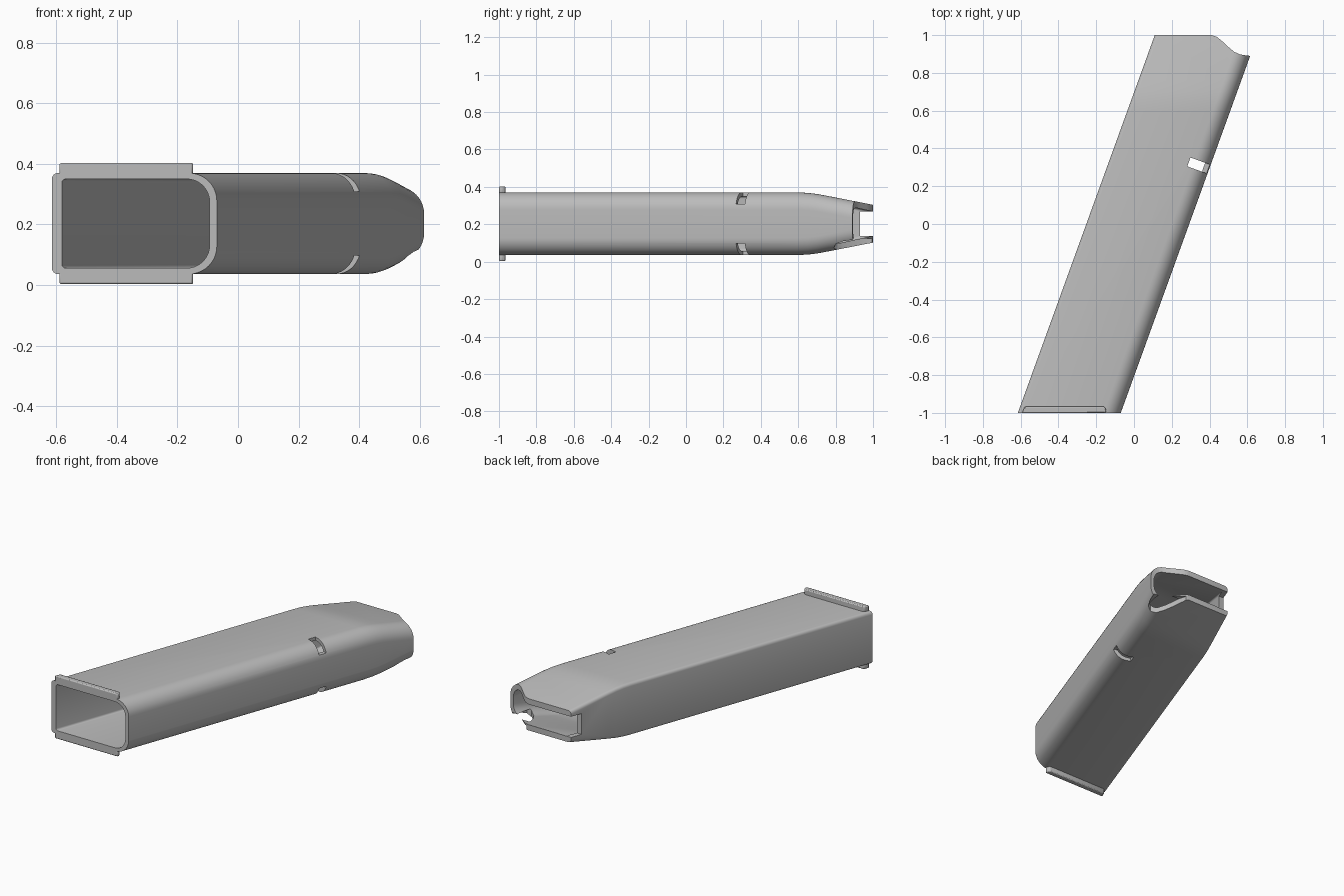
import bpy, bmesh, math
from mathutils import Vector

cube = bpy.data.objects.get("Cube")
if cube:
    bpy.data.objects.remove(cube, do_unlink=True)

MID = 0.203      # height of the tube's centre line
SLOPE = 0.3625   # sideways lean per unit of length

gray = bpy.data.materials.new("plain gray")
gray.use_nodes = True
gray.diffuse_color = (0.5, 0.5, 0.5, 1)
gray.node_tree.nodes["Principled BSDF"].inputs["Base Color"].default_value = (0.5, 0.5, 0.5, 1)


def make_object(name, bm):
    bmesh.ops.recalc_face_normals(bm, faces=bm.faces)
    mesh = bpy.data.meshes.new(name)
    bm.to_mesh(mesh)
    bm.free()
    mesh.materials.append(gray)
    ob = bpy.data.objects.new(name, mesh)
    bpy.context.collection.objects.link(ob)
    return ob


def prism(name, outline, z0, z1):
    """Extrude a plan outline between two heights."""
    bm = bmesh.new()
    face = bm.faces.new([bm.verts.new((x, y, z0)) for x, y in outline])
    geo = bmesh.ops.extrude_face_region(bm, geom=[face])["geom"]
    bmesh.ops.translate(bm, vec=(0, 0, z1 - z0),
                        verts=[v for v in geo if isinstance(v, bmesh.types.BMVert)])
    return make_object(name, bm)


def section(bm, y, left, right, half, r_left, r_right):
    """One rounded ring of the tube at a given length."""
    ring = []
    for sx, sz, start in ((1, 1, 0), (-1, 1, 90), (-1, -1, 180), (1, -1, 270)):
        r = r_right if sx > 0 else r_left
        cx = right - r if sx > 0 else left + r
        steps = 10 if sx > 0 else 4
        for i in range(steps + 1):
            a = math.radians(start + 90 * i / steps)
            ring.append(bm.verts.new((cx + r * math.cos(a) + SLOPE * (y + 1), y,
                                      MID + sz * (half - r) + r * math.sin(a))))
    return ring


def bridge(bm, a, b):
    for i in range(len(a)):
        j = (i + 1) % len(a)
        bm.faces.new((a[i], a[j], b[j], b[i]))


# Hollow leaning tube, tapered at the far end
bm = bmesh.new()
outer, inner = [], []
for y, half, wall in ((-1, .167, .02), (.6, .167, .022), (.65, .165, .024),
                      (.7, .159, .027), (.76, .148, .031), (1, .101, .036)):
    outer.append(section(bm, y, -.615, -.07, half, .02, .092))
    inner.append(section(bm, y, -.582, -.094, half - wall, .012, min(.075, half - wall - .005)))
for rings in (outer, inner):
    for a, b in zip(rings, rings[1:]):
        bridge(bm, a, b)
bridge(bm, outer[0], inner[0])
bridge(bm, outer[-1], inner[-1])
tube = make_object("tube_body", bm)

# Cutters: curved mouth, deeper lower lip, rear notch and two corner slots
cutters = [
    prism("mouth_cutter", [(.41, 1.0005), (.44, .99), (.47, .965), (.5, .937), (.53, .912),
                           (.56, .898), (.59, .893), (.7, .88), (.7, 1.1), (.41, 1.1)], -.1, .5),
    prism("lower_lip_cutter", [(.42, 1.1), (.43, .98), (.45, .92), (.475, .86), (.505, .81),
                               (.535, .79), (.56, .8), (.58, .84), (.6, .9), (.6, 1.1)], -.1, .125),
    prism("rear_notch_cutter", [(0, .93), (.2, .93), (.2, 1.1), (0, 1.1)], MID - .066, MID + .066),
]
along = Vector((SLOPE, 1)).normalized() * .05
across = Vector((along.y, -along.x)) * 4
corner = Vector((.282, .305))
slot = [corner, corner + across, corner + across + along, corner + along]
cutters += [prism("upper_slot_cutter", slot, MID + .106, .5),
            prism("lower_slot_cutter", slot, -.1, MID - .106)]

bpy.context.view_layer.objects.active = tube
for cutter in cutters:
    cutter.hide_render = True
    mod = tube.modifiers.new(cutter.name, 'BOOLEAN')
    mod.operation = 'DIFFERENCE'
    mod.solver = 'EXACT'
    mod.object = cutter
    bpy.ops.object.modifier_apply(modifier=mod.name)
    bpy.data.objects.remove(cutter, do_unlink=True)

# Retaining rails on both broad sides of the open base
rails = []
plan = [(-.592, -1), (-.15, -1), (-.147, -.985), (-.155, -.969), (-.165, -.965),
        (-.57, -.965), (-.58, -.969)]
for name, side in (("upper_rail", 1), ("lower_rail", -1)):
    rail = prism(name, plan, MID + side * .16, MID + side * .2)
    bev = rail.modifiers.new("soft_edges", 'BEVEL')
    bev.width = .006
    bev.segments = 2
    rails.append(rail)

# Smooth the curved walls, keep the cut edges crisp
for ob in [tube] + rails:
    bpy.ops.object.select_all(action='DESELECT')
    ob.select_set(True)
    bpy.context.view_layer.objects.active = ob
    bpy.ops.object.shade_smooth_by_angle(angle=math.radians(35))
